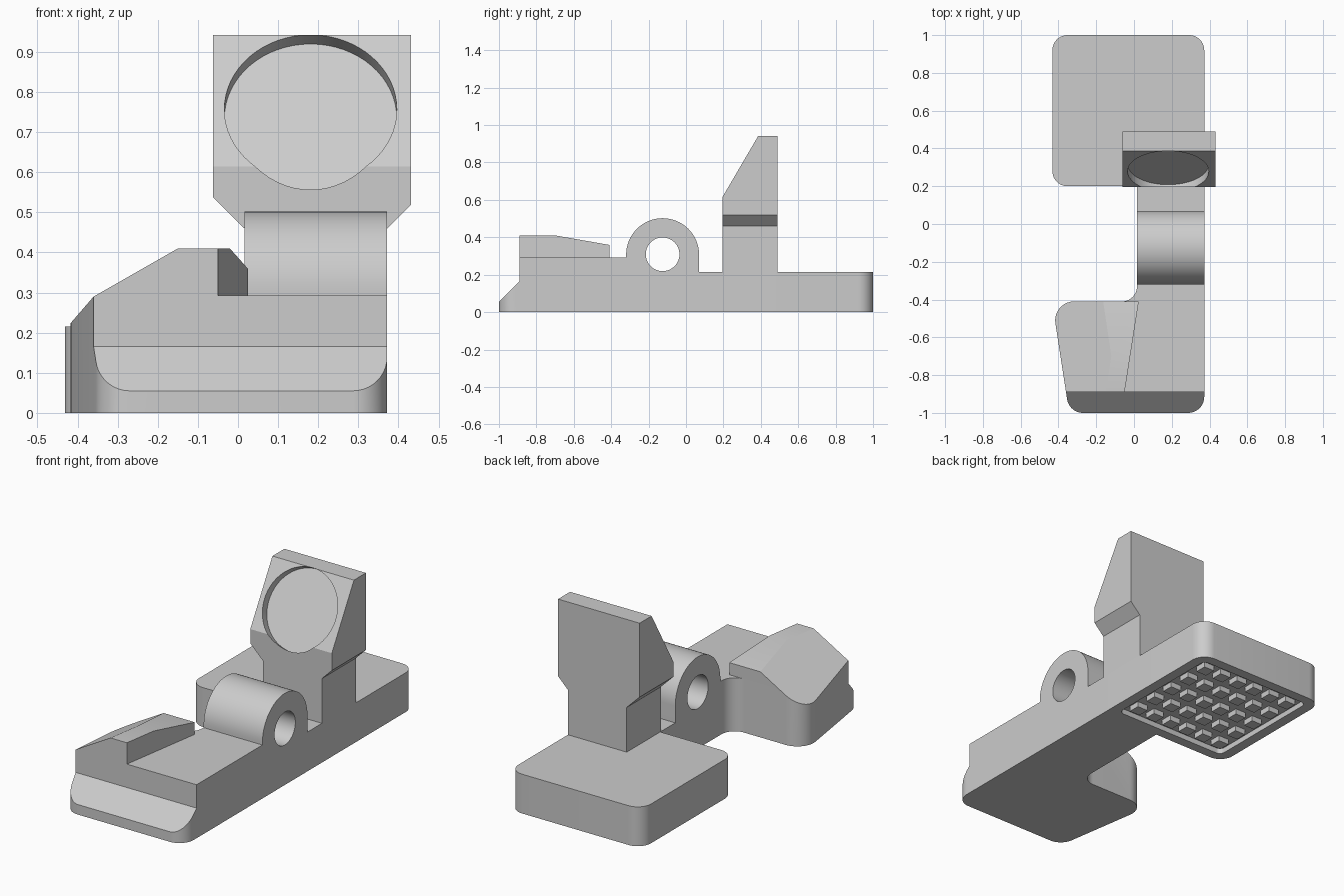
import bpy
import bmesh
import math
from mathutils import Vector, Matrix

if "Cube" in bpy.data.objects:
    bpy.data.objects.remove(bpy.data.objects["Cube"], do_unlink=True)

grey = bpy.data.materials.new("plain grey")
grey.use_nodes = True
grey.diffuse_color = (0.604, 0.604, 0.604, 1)
grey.node_tree.nodes["Principled BSDF"].inputs["Base Color"].default_value = grey.diffuse_color


def rounded(corners, steps=10):
    """Outline from (a, b, radius) corners."""
    out = []
    for i, (a, b, r) in enumerate(corners):
        if r == 0:
            out.append((a, b))
            continue
        p = Vector((a, b, 0))
        before, after = corners[i - 1], corners[(i + 1) % len(corners)]
        u = (Vector((before[0], before[1], 0)) - p).normalized()
        v = (Vector((after[0], after[1], 0)) - p).normalized()
        half = u.angle(v) / 2
        centre = p + (u + v).normalized() * r / math.sin(half)
        start = (p + u * r / math.tan(half) - centre).normalized()
        end = (p + v * r / math.tan(half) - centre).normalized()
        for k in range(steps + 1):
            q = centre + start.slerp(end, k / steps) * r
            out.append((q.x, q.y))
    return out


def to_object(name, bm):
    bmesh.ops.recalc_face_normals(bm, faces=bm.faces)
    mesh = bpy.data.meshes.new(name)
    bm.to_mesh(mesh)
    bm.free()
    obj = bpy.data.objects.new(name, mesh)
    mesh.materials.append(grey)
    bpy.context.collection.objects.link(obj)
    return obj


def close_rims(bm):
    rim = [e for e in bm.edges if len(e.link_faces) == 1]
    bmesh.ops.holes_fill(bm, edges=rim, sides=0)


def prism(name, outline, low, high, axis="z", planes=()):
    """Extrude an outline along an axis, then trim off the outer side of each plane."""
    place = {"z": lambda a, b, h: (a, b, h),
             "x": lambda a, b, h: (h, a, b),
             "y": lambda a, b, h: (a, h, b)}[axis]
    bm = bmesh.new()
    face = bm.faces.new([bm.verts.new(place(a, b, low)) for a, b in outline])
    ext = bmesh.ops.extrude_face_region(bm, geom=[face])
    moved = [g for g in ext["geom"] if isinstance(g, bmesh.types.BMVert)]
    bmesh.ops.translate(bm, verts=moved, vec=place(0, 0, high - low))
    close_rims(bm)
    for co, no in planes:
        geom = bm.verts[:] + bm.edges[:] + bm.faces[:]
        bmesh.ops.bisect_plane(bm, geom=geom, plane_co=co, plane_no=no, clear_outer=True)
        close_rims(bm)
    return to_object(name, bm)


def rod(name, centre, direction, radius, length):
    bm = bmesh.new()
    turn = Vector(direction).to_track_quat("Z", "Y").to_matrix().to_4x4()
    bmesh.ops.create_cone(bm, cap_ends=True, segments=64, radius1=radius, radius2=radius,
                          depth=length, matrix=Matrix.Translation(centre) @ turn)
    return to_object(name, bm)


def carve(obj, cutter):
    cutter.hide_render = True
    mod = obj.modifiers.new("cut", "BOOLEAN")
    mod.operation = "DIFFERENCE"
    mod.solver = "EXACT"
    mod.object = cutter
    graph = bpy.context.evaluated_depsgraph_get()
    mesh = bpy.data.meshes.new_from_object(obj.evaluated_get(graph))
    obj.modifiers.clear()
    obj.data = mesh
    bpy.data.objects.remove(cutter, do_unlink=True)


L, R = 0.016, 0.372
STEP, BAR = 0.293, 0.215
parts = []

# Front block, with its side shoulder and chamfered toe
side_slope = ((-0.15, -0.89, 0.41), (-0.571, 0.09, 1))
parts.append(prism("front_block", rounded([
    (R, -0.89, 0), (R, -0.32, 0), (L, -0.32, 0), (L, -0.41, 0.08),
    (-0.434, -0.41, 0.1), (-0.36, -0.89, 0)]), 0, STEP, planes=[side_slope]))
parts.append(prism("front_toe", rounded([
    (R, -0.89, 0), (-0.36, -0.89, 0), (-0.343, -1, 0.085), (R, -1, 0.085)]),
    0, 0.165, planes=[((0, -0.89, 0.165), (0, -1, 1))]))

# Raised rest with a flat top, a side slope and a rear slope
parts.append(prism("raised_rest", rounded([
    (-0.05, -0.89, 0), (0.025, -0.41, 0), (-0.434, -0.41, 0.1), (-0.36, -0.89, 0)]),
    STEP, 0.41, planes=[side_slope, ((0, -0.7, 0.41), (0, 0.175, 1))]))

# Hinge barrel with its through hole
arch = [(-0.125 + 0.195 * math.cos(math.pi * k / 32), 0.307 + 0.195 * math.sin(math.pi * k / 32))
        for k in range(33)]
hinge = prism("hinge_barrel", arch + [(-0.32, 0), (0.07, 0)], L, R, "x")
carve(hinge, rod("hinge_hole", (0.2, -0.125, 0.309), (1, 0, 0), 0.09, 1))
parts.append(hinge)

# Bar joining the hinge to the rear pad
parts.append(prism("joining_bar", [(L, 0.07), (R, 0.07), (R, 0.2), (L, 0.2)], 0, BAR))

# Rear pad with a sunken tread underneath
PX, PY, HALF = -0.03, 0.6, 0.345
pad = prism("rear_pad", rounded([
    (R, 0.2, 0), (R, 1, 0.08), (-0.432, 1, 0.08), (-0.432, 0.2, 0.08)]), 0, BAR)
carve(pad, prism("tread_recess", rounded([
    (PX - HALF, PY - HALF, 0.03), (PX + HALF, PY - HALF, 0.03),
    (PX + HALF, PY + HALF, 0.03), (PX - HALF, PY + HALF, 0.03)]), -0.1, 0.03))
parts.append(pad)
bm = bmesh.new()
for i in range(6):
    for j in range(5):
        spot = Vector((PX + (i - 2.5) * 0.11, PY + (j - 2) * 0.135, 0.016))
        bmesh.ops.create_cube(bm, size=1, matrix=Matrix.Translation(spot)
                              @ Matrix.Diagonal((0.065, 0.065, 0.032, 1)))
parts.append(to_object("tread_studs", bm))

# Upright head: flared neck, sloping front and a round dish
head = prism("upright_head", [
    (L, BAR), (R, BAR), (R, 0.46), (0.432, 0.52), (0.432, 0.942),
    (-0.062, 0.942), (-0.062, 0.537), (L, 0.46)], 0.195, 0.49, "y",
    planes=[((0, 0.195, 0.615), (0, -0.325, 0.19))])
normal = Vector((0, -0.325, 0.19)).normalized()
dish_centre = Vector((0.181, 0.278, 0.757))
carve(head, rod("dish_cutter", dish_centre + normal * 0.155, normal, 0.215, 0.4))
parts.append(head)

# Smooth the curves, keep hard edges
for obj in parts:
    obj.data.shade_smooth()
    obj.data.set_sharp_from_angle(angle=math.radians(25))
